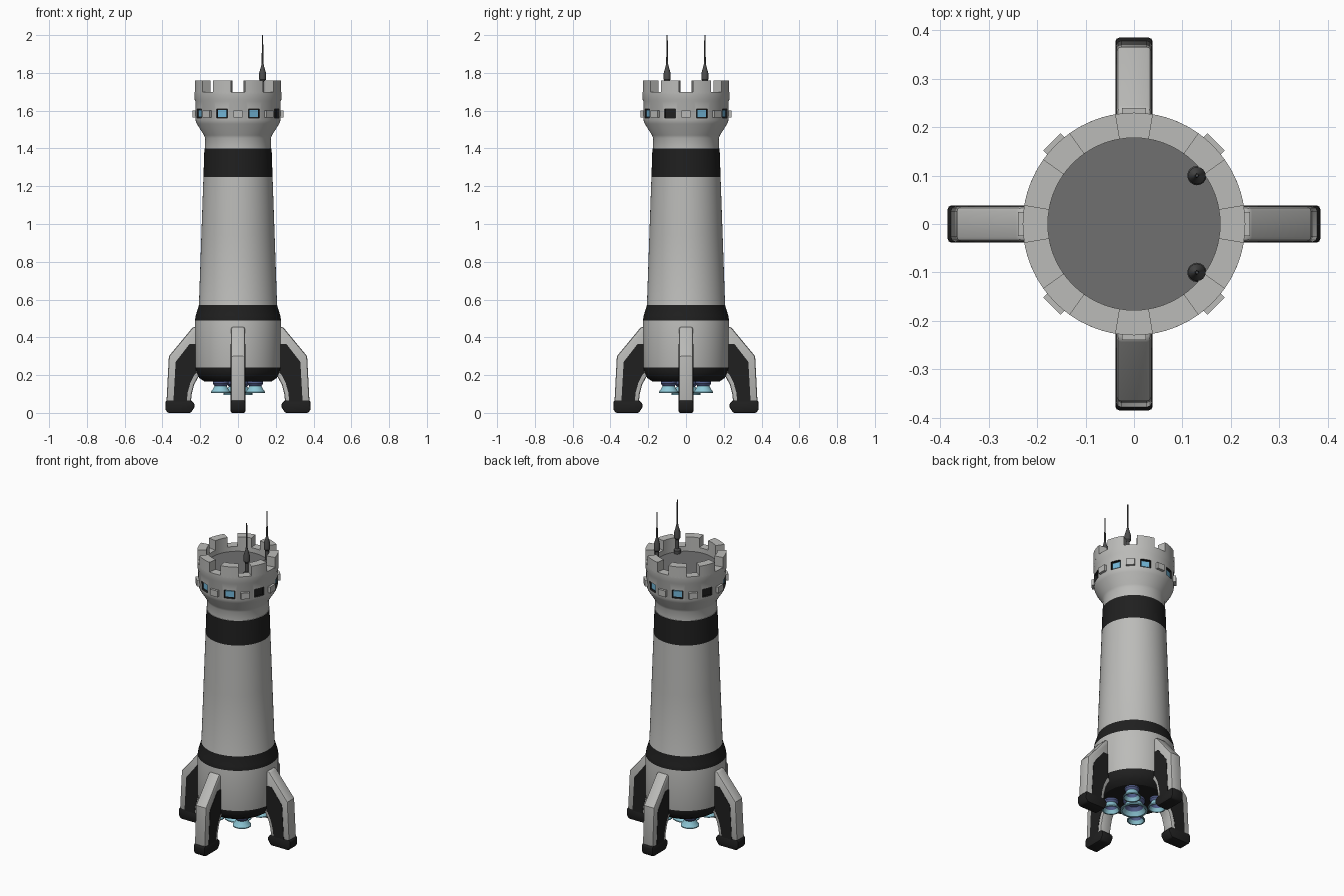
import bpy, bmesh, math
from mathutils import Matrix, Vector

if "Cube" in bpy.data.objects:
    bpy.data.objects.remove(bpy.data.objects["Cube"])


def material(name, r, g, b):
    m = bpy.data.materials.new(name)
    m.diffuse_color = (r, g, b, 1)
    m.use_nodes = True
    m.node_tree.nodes["Principled BSDF"].inputs["Base Color"].default_value = m.diffuse_color
    return m


STONE = material("pale grey hull", 0.50, 0.50, 0.485)
BLACK = material("black trim", 0.014, 0.014, 0.014)
DECK = material("deck grey", 0.16, 0.16, 0.16)
METAL = material("antenna grey", 0.075, 0.075, 0.075)
GLASS = material("window blue", 0.17, 0.47, 0.68)
CYAN = material("nozzle light blue", 0.27, 0.58, 0.68)
INDIGO = material("nozzle dark blue", 0.10, 0.13, 0.30)


def finish(name, bm, mats, smooth=True):
    bmesh.ops.recalc_face_normals(bm, faces=bm.faces[:])
    mesh = bpy.data.meshes.new(name)
    bm.to_mesh(mesh)
    bm.free()
    for m in mats:
        mesh.materials.append(m)
    ob = bpy.data.objects.new(name, mesh)
    bpy.context.collection.objects.link(ob)
    if smooth:
        shade(ob)
    return ob


def activate(ob):
    bpy.ops.object.select_all(action='DESELECT')
    ob.select_set(True)
    bpy.context.view_layer.objects.active = ob


def shade(ob):
    activate(ob)
    bpy.ops.object.shade_smooth_by_angle(angle=math.radians(32))


def lathe(name, profile, mats, segs=64, loc=(0, 0), smooth=True):
    """Spin (radius, z, material of the band above) points around z."""
    bm = bmesh.new()
    rings = []
    for r, z, _ in profile:
        n = 1 if r == 0 else segs
        rings.append([bm.verts.new((loc[0] + r * math.cos(math.tau * i / segs),
                                    loc[1] + r * math.sin(math.tau * i / segs), z))
                      for i in range(n)])
    for (a, b), p in zip(zip(rings, rings[1:]), profile):
        for i in range(segs):
            j = (i + 1) % segs
            loop = [a[i % len(a)], a[j % len(a)], b[j % len(b)], b[i % len(b)]]
            f = bm.faces.new(list(dict.fromkeys(loop)))
            f.material_index = p[2]
    return finish(name, bm, mats, smooth)


def prism(name, outline, y0, y1, angle, mat, bevel=0):
    """Extrude an (r, z) outline sideways and turn it about z."""
    bm = bmesh.new()
    a = [bm.verts.new((r, y0, z)) for r, z in outline]
    b = [bm.verts.new((r, y1, z)) for r, z in outline]
    bm.faces.new(a)
    bm.faces.new(b[::-1])
    for i in range(len(a)):
        j = (i + 1) % len(a)
        bm.faces.new((a[i], a[j], b[j], b[i]))
    bmesh.ops.rotate(bm, verts=bm.verts[:], cent=(0, 0, 0),
                     matrix=Matrix.Rotation(angle, 3, 'Z'))
    ob = finish(name, bm, [mat], smooth=False)
    if bevel:
        mod = ob.modifiers.new("bevel", 'BEVEL')
        mod.width, mod.segments, mod.limit_method = bevel, 2, 'ANGLE'
        mod.angle_limit = math.radians(40)
        activate(ob)
        bpy.ops.object.modifier_apply(modifier="bevel")
        shade(ob)
    return ob


def radial_boxes(name, angles, r, z, size, mat):
    """Boxes facing outward on a circle; size is (depth, width, height)."""
    bm = bmesh.new()
    for a in angles:
        mtx = (Matrix.Rotation(math.radians(a), 4, 'Z') @ Matrix.Translation((r, 0, z))
               @ Matrix.Diagonal(Vector((*size, 1))))
        bmesh.ops.create_cube(bm, size=1, matrix=mtx)
    return finish(name, bm, [mat], smooth=False)


# Tapered hull with black base and stripes
lathe("hull", [(0, 0.165, 1), (0.175, 0.165, 1), (0.205, 0.185, 1), (0.222, 0.212, 1),
               (0.228, 0.24, 0), (0.228, 0.49, 1), (0.224, 0.515, 1), (0.207, 0.57, 0),
               (0.194, 0.94, 0), (0.183, 1.25, 1), (0.178, 1.40, 0), (0, 1.40, 0)],
      [STONE, BLACK])

# Flared head with sunken deck
head = lathe("tower_head", [(0, 1.40, 0), (0.175, 1.40, 0), (0.174, 1.455, 0),
                            (0.180, 1.47, 0), (0.218, 1.53, 0), (0.225, 1.55, 0),
                            (0.226, 1.65, 0), (0.230, 1.66, 0), (0.230, 1.70, 0),
                            (0.178, 1.70, 0), (0.178, 1.67, 1), (0, 1.67, 0)],
             [STONE, DECK], smooth=False)

# Recessed windows cut into the head
windows = [22.5 + 45 * k for k in range(8)]
cutter = radial_boxes("window_cutter", windows, 0.228, 1.585, (0.036, 0.062, 0.05), BLACK)
cutter.hide_render = True
mod = head.modifiers.new("windows", 'BOOLEAN')
mod.operation, mod.object, mod.solver = 'DIFFERENCE', cutter, 'EXACT'
mod.material_mode = 'TRANSFER'
activate(head)
bpy.ops.object.modifier_apply(modifier="windows")
bpy.data.objects.remove(cutter)
shade(head)
lit = [a for a in windows if a not in (157.5, 337.5)]
radial_boxes("window_glass", lit, 0.213, 1.585, (0.008, 0.048, 0.036), GLASS)

# Small raised blocks between the windows
radial_boxes("wall_blocks", [45 * k for k in range(8)], 0.228, 1.583,
             (0.024, 0.05, 0.038), STONE)

# Battlements
bm = bmesh.new()
for k in range(8):
    sections = []
    for i in range(6):
        a = math.radians(45 * k + 9.5 + 26 * i / 5)
        sections.append([bm.verts.new((r * math.cos(a), r * math.sin(a), z))
                         for r, z in ((0.178, 1.69), (0.23, 1.69), (0.23, 1.76), (0.178, 1.76))])
    for s, t in zip(sections, sections[1:]):
        for i in range(4):
            j = (i + 1) % 4
            bm.faces.new((s[i], s[j], t[j], t[i]))
    bm.faces.new(sections[0])
    bm.faces.new(sections[-1][::-1])
finish("battlements", bm, [STONE])

# Antennas
for side, y in (("front", -0.10), ("back", 0.10)):
    lathe(side + "_antenna", [(0, 1.665, 0), (0.020, 1.665, 0), (0.020, 1.69, 0),
                              (0.011, 1.70, 0), (0.011, 1.755, 0), (0.018, 1.765, 0),
                              (0.018, 1.80, 0), (0.008, 1.835, 0), (0.005, 1.85, 0),
                              (0.003, 2.0, 0), (0, 2.0, 0)], [METAL], 16, (0.13, y))

# Landing legs with dark side panels and feet
LEG = [(0.20, 0.455), (0.238, 0.455), (0.366, 0.30), (0.379, 0.05), (0.25, 0.05),
       (0.245, 0.10), (0.232, 0.15), (0.21, 0.19), (0.18, 0.21)]
PANEL = [(0.222, 0.365), (0.256, 0.365), (0.330, 0.27), (0.342, 0.06), (0.272, 0.06),
         (0.266, 0.11), (0.252, 0.16), (0.232, 0.20), (0.222, 0.21)]
FOOT = [(0.385, 0.06), (0.385, 0.02), (0.372, 0), (0.25, 0), (0.23, 0.03),
        (0.23, 0.048), (0.25, 0.068), (0.375, 0.068)]
for k, side in enumerate(("right", "back", "left", "front")):
    a = math.pi / 2 * k
    prism(side + "_leg", LEG, -0.0365, 0.0365, a, STONE, 0.010)
    prism(side + "_leg_panel_a", PANEL, 0.034, 0.0385, a, BLACK)
    prism(side + "_leg_panel_b", PANEL, -0.0385, -0.034, a, BLACK)
    prism(side + "_foot", FOOT, -0.0385, 0.0385, a, BLACK, 0.008)


# Engine bells: dark blue upper part, light blue lower part and inside
def nozzle(name, loc, r, bottom):
    h = 0.175 - bottom
    lathe(name, [(0, 0.175, 0), (r * 0.80, 0.175, 0), (r * 0.80, bottom + h * 0.72, 0),
                 (r * 0.62, bottom + h * 0.55, 1), (r * 0.78, bottom + h * 0.3, 1),
                 (r, bottom + h * 0.08, 1), (r, bottom, 1), (r * 0.86, bottom, 1),
                 (r * 0.66, bottom + h * 0.3, 0), (r * 0.45, bottom + h * 0.55, 0),
                 (0, bottom + h * 0.55, 0)], [INDIGO, CYAN], 32, loc)


nozzle("main_nozzle", (0, 0), 0.078, 0.095)
for k in range(4):
    a = math.radians(45 + 90 * k)
    nozzle("outer_nozzle_%d" % (k + 1), (0.13 * math.cos(a), 0.13 * math.sin(a)), 0.052, 0.105)
